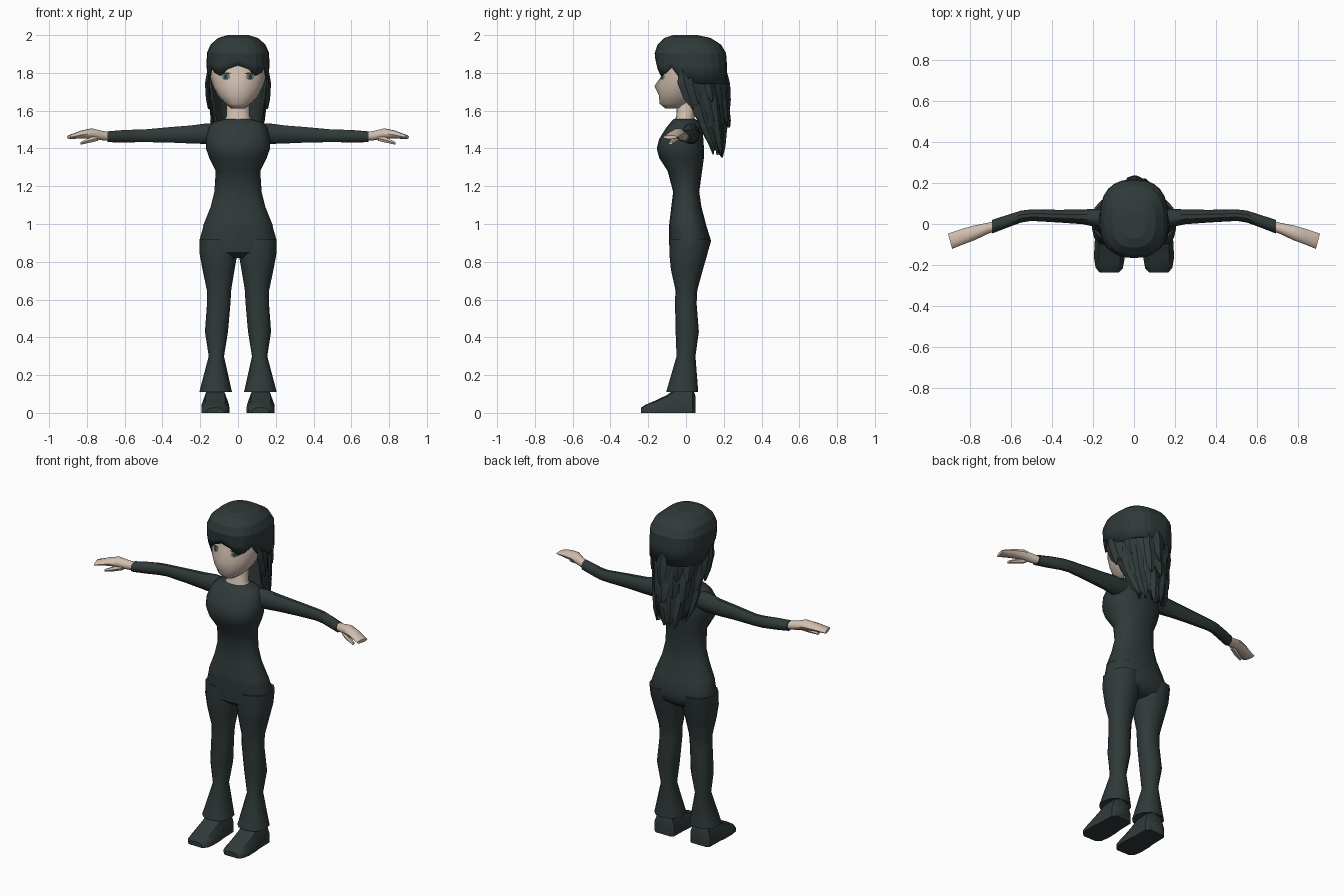
import bpy, bmesh, math, random
from mathutils import Vector

random.seed(4)
cube = bpy.data.objects.get("Cube")
if cube:
    bpy.data.objects.remove(cube, do_unlink=True)


def material(name, rgb):
    m = bpy.data.materials.new(name)
    m.use_nodes = True
    m.diffuse_color = (*rgb, 1)
    m.node_tree.nodes["Principled BSDF"].inputs["Base Color"].default_value = (*rgb, 1)
    return m


DARK = material("dark slate green", (0.029, 0.041, 0.041))
SKIN = material("pale skin", (0.64, 0.52, 0.43))
IRIS = material("grey teal", (0.12, 0.2, 0.2))


def spow(v, p):
    return math.copysign(abs(v) ** p, v)


def zring(z, hx, y0, y1, cx=0, n=16, p=0.88):
    """Horizontal rounded ring, starting at the front."""
    cy, ry = (y0 + y1) / 2, (y1 - y0) / 2
    angles = [2 * math.pi * i / n for i in range(n)]
    return [Vector((cx + hx * spow(math.sin(a), p), cy - ry * spow(math.cos(a), p), z)) for a in angles]


def xring(x, cy, cz, ry, rz, skew=0, n=10):
    """Upright ring across an arm; skew slants it in plan."""
    out = []
    for i in range(n):
        a = 2 * math.pi * i / n
        out.append(Vector((x + skew * math.cos(a), cy + ry * math.cos(a), cz + rz * math.sin(a))))
    return out


def finish(bm, name, mat, angle=40, mirror=False, thick=0):
    bmesh.ops.recalc_face_normals(bm, faces=bm.faces)
    mesh = bpy.data.meshes.new(name)
    bm.to_mesh(mesh)
    bm.free()
    mesh.materials.append(mat)
    ob = bpy.data.objects.new(name, mesh)
    bpy.context.collection.objects.link(ob)
    bpy.ops.object.select_all(action='DESELECT')
    ob.select_set(True)
    bpy.context.view_layer.objects.active = ob
    if angle:
        bpy.ops.object.shade_smooth_by_angle(angle=math.radians(angle))
    if thick:
        mod = ob.modifiers.new("thickness", 'SOLIDIFY')
        mod.thickness, mod.offset = thick, -1
    if mirror:
        mod = ob.modifiers.new("mirror", 'MIRROR')
        mod.use_mirror_merge = False
    return ob


def add_loft(bm, rings, closed=True, caps=(True, True)):
    rows = [[bm.verts.new(p) for p in r] for r in rings]
    n = len(rows[0])
    for a, b in zip(rows, rows[1:]):
        for i in range(n if closed else n - 1):
            j = (i + 1) % n
            bm.faces.new((a[i], a[j], b[j], b[i]))
    if closed and caps[0]:
        bm.faces.new(rows[0])
    if closed and caps[1]:
        bm.faces.new(rows[-1])


def loft(name, rings, mat, closed=True, caps=(True, True), **kw):
    bm = bmesh.new()
    add_loft(bm, rings, closed, caps)
    return finish(bm, name, mat, **kw)


# Body: z, half width, front y, back y
loft("shirt", [zring(*r) for r in (
    (1.555, .07, -.065, .05), (1.54, .13, -.08, .07), (1.51, .155, -.105, .085),
    (1.45, .17, -.142, .092), (1.40, .17, -.155, .095), (1.35, .152, -.142, .095),
    (1.28, .118, -.097, .085), (1.17, .125, -.068, .07), (1.09, .145, -.078, .082),
    (.99, .185, -.09, .108))], DARK)
loft("hips", [zring(*r) for r in (
    (1.0, .18, -.089, .105), (.91, .205, -.09, .133), (.85, .2, -.086, .115),
    (.82, .12, -.05, .07))], DARK)

# Trouser legs: z, outer x, inner x, front y, back y
LEG = ((.92, .203, .004, -.088, .13), (.84, .203, .004, -.088, .113), (.76, .188, .018, -.08, .09),
       (.65, .165, .036, -.056, .06), (.58, .164, .04, -.058, .056), (.43, .175, .053, -.055, .068),
       (.30, .155, .074, -.05, .05), (.11, .205, .032, -.105, .065), (.13, .185, .05, -.08, .05))
loft("trouser_leg", [zring(z, (o - i) / 2, f, b, cx=(o + i) / 2, n=12) for z, o, i, f, b in LEG],
     DARK, mirror=True)


# Shoes: sections along y with a flat sole
def shoe_section(y, w, h):
    outline = ((-1, 0), (-1, .45), (-.7, .9), (0, 1), (.7, .9), (1, .45), (1, 0))
    return [Vector((.12 + w * u, y, h * v)) for u, v in outline]


loft("shoe", [shoe_section(*s) for s in (
    (.05, .05, .09), (.035, .066, .13), (-.06, .068, .125), (-.1, .073, .095),
    (-.17, .074, .062), (-.215, .066, .043), (-.237, .045, .028))], DARK, mirror=True)

# Arms and hands: x, y, z, half depth, half height, skew
loft("sleeve", [xring(*r) for r in (
    (.09, .02, 1.48, .05, .052), (.17, .028, 1.478, .046, .057), (.25, .035, 1.474, .036, .05),
    (.36, .038, 1.472, .031, .043), (.50, .043, 1.467, .028, .035), (.55, .036, 1.466, .029, .035),
    (.62, .012, 1.464, .031, .034), (.69, -.013, 1.462, .033, .03))], DARK, mirror=True)
loft("hand", [xring(*r) for r in (
    (.67, -.008, 1.463, .024, .024), (.72, -.024, 1.468, .028, .026), (.775, -.042, 1.479, .034, .029, .006),
    (.83, -.06, 1.473, .036, .022, .008), (.895, -.084, 1.46, .037, .01, .01))],
    SKIN, mirror=True)
loft("thumb", [xring(*r, n=6) for r in (
    (.74, -.045, 1.455, .015, .016), (.78, -.062, 1.445, .018, .016), (.835, -.082, 1.427, .011, .008))],
    SKIN, mirror=True)

# Neck and head
loft("neck", [zring(*r, n=12) for r in (
    (1.53, .085, -.068, .05), (1.57, .062, -.052, .045), (1.66, .06, -.045, .06))], SKIN)
head_rings = [zring(*r, p=.92) for r in (
    (1.612, .035, -.11, 0), (1.637, .068, -.14, .03), (1.68, .108, -.143, .07), (1.73, .132, -.145, .1),
    (1.78, .148, -.133, .13), (1.85, .152, -.13, .16), (1.93, .12, -.1, .15))]
head_rings[3][0].y = -.167
head = loft("head", head_rings, SKIN, angle=50)


# Eyes: thin plates fitted to the face
def eye_plate(name, mat, rx, rz, z, lift):
    bm = bmesh.new()
    rows = [[Vector((.063 + rx * t * math.cos(a), -.2, z + rz * t * math.sin(a)))
             for a in [i * math.pi / 6 for i in range(12)]] for t in (1, .6, .2)]
    add_loft(bm, rows, caps=(False, True))
    ob = finish(bm, name, mat, angle=0, mirror=True)
    wrap = ob.modifiers.new("fit", 'SHRINKWRAP')
    wrap.target = head
    wrap.wrap_method = 'PROJECT'
    wrap.use_project_y = True
    wrap.use_project_x = wrap.use_project_z = False
    wrap.use_positive_direction = True
    wrap.use_negative_direction = False
    wrap.wrap_mode = 'ABOVE_SURFACE'
    wrap.offset = lift


eye_plate("eye", IRIS, .022, .017, 1.778, .002)
eye_plate("pupil", DARK, .01, .012, 1.778, .004)
eye_plate("eyelash", DARK, .028, .005, 1.796, .004)

# Hair crown with a jagged fringe
N = 24
crown = [zring(*r, n=N, p=.8) for r in (
    (2.0, .055, -.07, .06), (1.985, .105, -.115, .13), (1.95, .145, -.15, .185),
    (1.905, .165, -.166, .212), (1.84, .166, -.162, .217), (1.80, .163, -.155, .217))]
fringe = (1.84, 1.82, 1.785, 1.80, 1.83, 1.77, 1.75)
for i, p in enumerate(crown[-1]):
    k = min(i, N - i)
    p.z = fringe[k] if k < len(fringe) else 1.74
for i, p in enumerate(crown[-2]):
    p.z = max(p.z, crown[-1][i].z + .03)
loft("hair_crown", crown, DARK, caps=(True, False), angle=12, thick=.012)


# Long hair shell behind the head: z, half width, front edge y, back y
def back_point(a, z, hx, cy, back):
    return Vector((hx * math.cos(a), cy + (back - cy) * math.sin(a), z))


SHELL = ((1.86, .158, -.03, .208), (1.76, .155, -.01, .212), (1.66, .142, .02, .208),
         (1.57, .13, .05, .205), (1.48, .118, .09, .2), (1.41, .09, .13, .19))
STEPS = 13
shell = [[back_point(math.pi * i / (STEPS - 1), *r) for i in range(STEPS)] for r in SHELL]
for i, p in enumerate(shell[-1]):
    p.z += -.045 if i % 2 else .03
loft("hair_back", shell, DARK, closed=False, angle=12, thick=.014)


def shell_at(a, z):
    """Point on the hair shell at any height."""
    for top, low in zip(SHELL, SHELL[1:]):
        if z >= low[0] or low is SHELL[-1]:
            t = (top[0] - z) / (top[0] - low[0])
            vals = [u + (v - u) * t for u, v in zip(top, low)]
            return back_point(a, z, *vals[1:])


# Pointed locks layered over the shell
bm = bmesh.new()


def add_lock(a, z0, z1, width, flare):
    rings = []
    for t, w in ((0, .35), (.35, 1), (.75, .8), (1, .12)):
        c = shell_at(a, z0 + (z1 - z0) * t)
        out = Vector((math.cos(a), math.sin(a), 0))
        side = Vector((-out.y, out.x, 0))
        c = c + out * flare * t
        rings.append([c + side * width * w, c + out * .014 * w, c - side * width * w, c - out * .01])
    add_loft(bm, rings)


for z0, z1, count, width in ((1.84, 1.62, 7, .036), (1.72, 1.5, 7, .034), (1.6, 1.38, 6, .03)):
    for i in range(count):
        a = math.pi * (i + .5 + random.uniform(-.2, .2)) / count
        add_lock(a, z0 + random.uniform(-.03, .03), z1 + random.uniform(-.03, .03), width,
                 random.uniform(.008, .026))
for s in (0, 1):
    add_lock(math.pi * s, 1.82, 1.61, .04, .022)
    add_lock(math.pi * (.04 + .92 * s), 1.70, 1.53, .03, -.004)
add_lock(math.pi / 2, 1.66, 1.51, .04, .03)
add_lock(math.pi / 2, 1.50, 1.36, .04, .008)
finish(bm, "hair_locks", DARK, angle=12)
